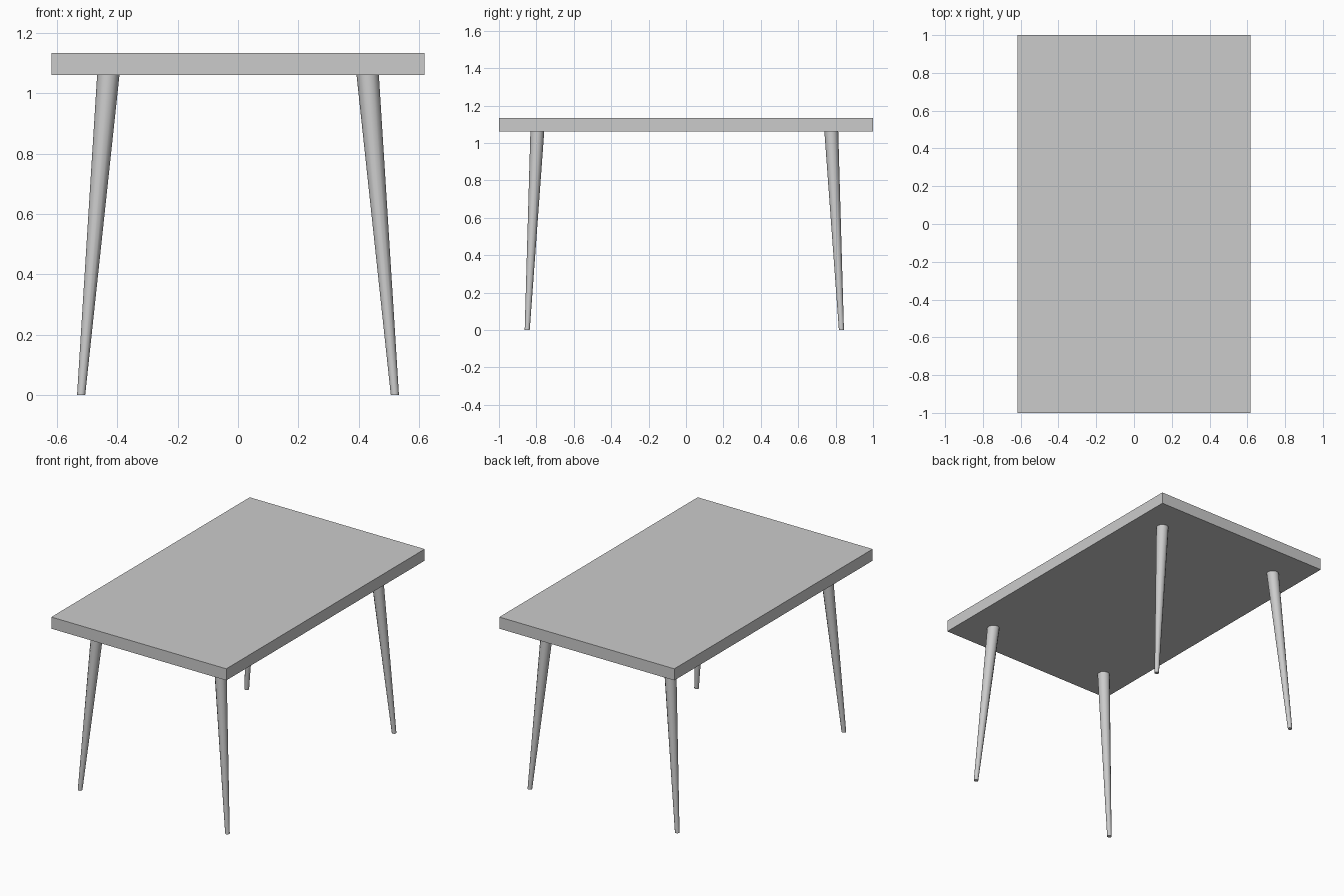
import bpy
import bmesh
from mathutils import Matrix, Vector

if "Cube" in bpy.data.objects:
    bpy.data.objects.remove(bpy.data.objects["Cube"])

TOP_Z, UNDER_Z = 1.134, 1.06
SIDES = 12


def add_object(name, bm):
    mesh = bpy.data.meshes.new(name)
    bmesh.ops.recalc_face_normals(bm, faces=bm.faces)
    bm.to_mesh(mesh)
    bm.free()
    obj = bpy.data.objects.new(name, mesh)
    bpy.context.collection.objects.link(obj)
    return obj


def tabletop():
    bm = bmesh.new()
    bmesh.ops.create_cube(bm, size=1)
    bmesh.ops.scale(bm, vec=(1.235, 2.0, TOP_Z - UNDER_Z), verts=bm.verts)
    bmesh.ops.translate(bm, vec=(0, 0, (TOP_Z + UNDER_Z) / 2), verts=bm.verts)
    return add_object("tabletop", bm)


def leg(name, foot, head):
    # tapered cone, sheared so that both ends stay level
    bm = bmesh.new()
    bmesh.ops.create_cone(bm, cap_ends=True, segments=SIDES,
                          radius1=0.0135, radius2=0.037, depth=UNDER_Z,
                          matrix=Matrix.Translation((0, 0, UNDER_Z / 2)))
    for v in bm.verts:
        offset = foot.lerp(head, v.co.z / UNDER_Z)
        v.co.x += offset.x
        v.co.y += offset.y
    obj = add_object(name, bm)
    obj.data.shade_smooth()
    obj.data.set_sharp_from_angle(angle=0.6)
    return obj


tabletop()

# four splayed legs, set very slightly towards the front
for sy, end in ((-1, "front"), (1, "back")):
    for sx, side in ((-1, "left"), (1, "right")):
        foot = Vector((sx * 0.52, sy * 0.84 - 0.009))
        head = Vector((sx * 0.43, sy * 0.786 - 0.009))
        leg(f"{end}_{side}_leg", foot, head)
